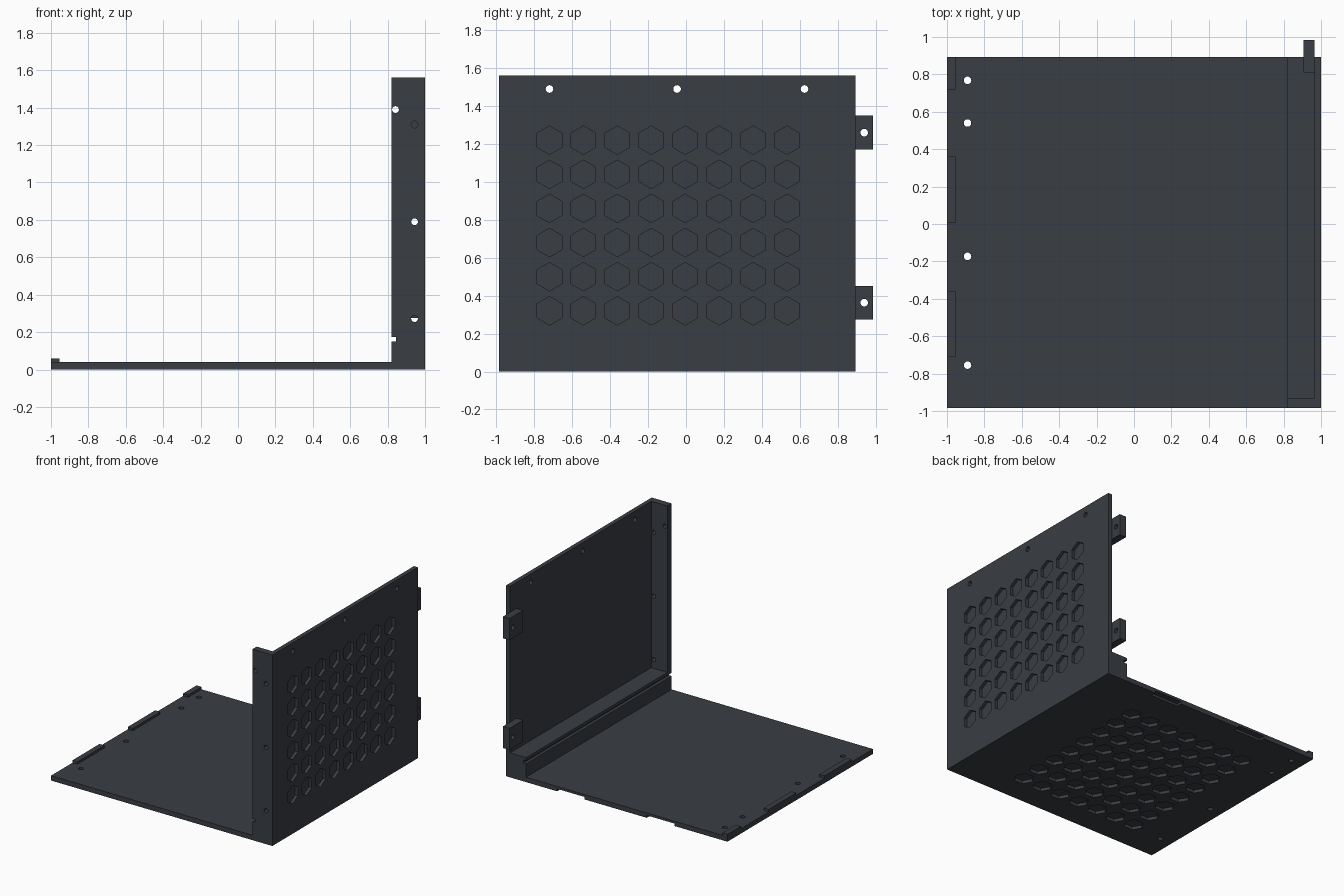
import bpy, bmesh, math
from mathutils import Vector

X, Y, Z = Vector((1, 0, 0)), Vector((0, 1, 0)), Vector((0, 0, 1))
FRONT, BACK, TOP = -0.985, 0.893, 1.56
INNER, LEDGE = 0.965, 0.82          # wall inside face, ledge inside face
HOLE = 0.018

old = bpy.data.objects.get("Cube")
if old:
    bpy.data.objects.remove(old, do_unlink=True)

slate = bpy.data.materials.new("dark slate")
slate.use_nodes = True
colour = (0.041, 0.047, 0.057, 1)
slate.diffuse_color = colour
slate.node_tree.nodes["Principled BSDF"].inputs["Base Color"].default_value = colour


def extrude(bm, points, offset):
    """Add a closed prism from an outline."""
    face = bm.faces.new([bm.verts.new(p) for p in points])
    moved = bmesh.ops.extrude_face_region(bm, geom=[face], use_keep_orig=True)["geom"]
    bmesh.ops.translate(bm, vec=offset,
                        verts=[v for v in moved if isinstance(v, bmesh.types.BMVert)])


def box(bm, xs, ys, zs):
    outline = [(x, y, zs[0]) for x, y in
               ((xs[0], ys[0]), (xs[1], ys[0]), (xs[1], ys[1]), (xs[0], ys[1]))]
    extrude(bm, outline, Z * (zs[1] - zs[0]))


def prism(bm, centre, axis, point, radius, depth, sides):
    """Add a regular prism centred on a point, one corner towards 'point'."""
    side = axis.cross(point)
    start = Vector(centre) - axis * depth / 2
    angles = [math.tau * i / sides for i in range(sides)]
    extrude(bm, [start + radius * (point * math.cos(a) + side * math.sin(a)) for a in angles],
            axis * depth)


def finish(bm, name):
    bmesh.ops.recalc_face_normals(bm, faces=bm.faces)
    mesh = bpy.data.meshes.new(name)
    bm.to_mesh(mesh)
    bm.free()
    mesh.materials.append(slate)
    obj = bpy.data.objects.new(name, mesh)
    bpy.context.scene.collection.objects.link(obj)
    return obj


def cut(obj, bm):
    """Subtract the cutter shapes and bake the result."""
    cutter = finish(bm, obj.name + "_cutter")
    cutter.hide_render = True
    mod = obj.modifiers.new("cut", "BOOLEAN")
    mod.operation, mod.solver, mod.object = "DIFFERENCE", "EXACT", cutter
    bpy.context.view_layer.update()
    graph = bpy.context.evaluated_depsgraph_get()
    mesh = bpy.data.meshes.new_from_object(obj.evaluated_get(graph))
    obj.modifiers.clear()
    obj.data = mesh
    bpy.data.objects.remove(cutter, do_unlink=True)


# Floor, side wall and grooved ledge as one profile
bm = bmesh.new()
profile = [(-1, 0), (1, 0), (1, TOP), (INNER, TOP), (INNER, 0.2), (LEDGE, 0.2),
           (LEDGE, 0.175), (0.845, 0.175), (0.845, 0.15), (LEDGE, 0.15),
           (LEDGE, 0.04), (-1, 0.04)]
extrude(bm, [(x, FRONT, z) for x, z in profile], Y * (BACK - FRONT))
body = finish(bm, "floor_and_wall")

# Hexagonal pockets, screw holes and rear notches
bm = bmesh.new()
pitch, pocket = 0.179, 0.05
for col in range(8):
    y = -0.72 + col * pitch
    for row in range(6):
        prism(bm, (1, y, 0.32 + row * 0.18), X, Z, 0.075, pocket, 6)
    for row in range(7):
        prism(bm, (0.47 - row * pitch, y, 0), Z, X, 0.075, pocket, 6)
for y in (-0.755, -0.173, 0.54, 0.768):
    prism(bm, (-0.89, y, 0), Z, X, 0.02, 0.2, 24)
for y in (-0.72, -0.047, 0.625):
    prism(bm, (1, y, 1.49), X, Z, 0.02, 0.2, 24)
for x in (0.29, -0.52):
    box(bm, (x, x + 0.25), (BACK - 0.045, BACK + 0.05), (-0.05, 0.02))
cut(body, bm)

# Front flange
bm = bmesh.new()
box(bm, (LEDGE, INNER), (FRONT, -0.93), (0.2, TOP))
flange = finish(bm, "front_flange")
bm = bmesh.new()
for x, z in ((0.842, 1.39), (0.944, 1.31), (0.944, 0.79), (0.944, 0.272)):
    prism(bm, (x, -0.957, z), Y, Z, HOLE, 0.2, 24)
cut(flange, bm)

# Rear mounting tabs
for name, z in (("lower", 0.275), ("upper", 1.172)):
    bm = bmesh.new()
    box(bm, (0.905, INNER), (0.81, 0.985), (z, z + 0.177))
    tab = finish(bm, name + "_rear_tab")
    bm = bmesh.new()
    prism(bm, (0.93, 0.94, z + 0.088), X, Z, 0.02, 0.2, 24)
    cut(tab, bm)

# Locating lips on the free edge of the floor
for name, y0, y1 in (("front", -0.71, -0.36), ("middle", 0.005, 0.36), ("rear", 0.72, BACK)):
    bm = bmesh.new()
    box(bm, (-1, -0.955), (y0, y1), (0.04, 0.06))
    finish(bm, name + "_edge_lip")
